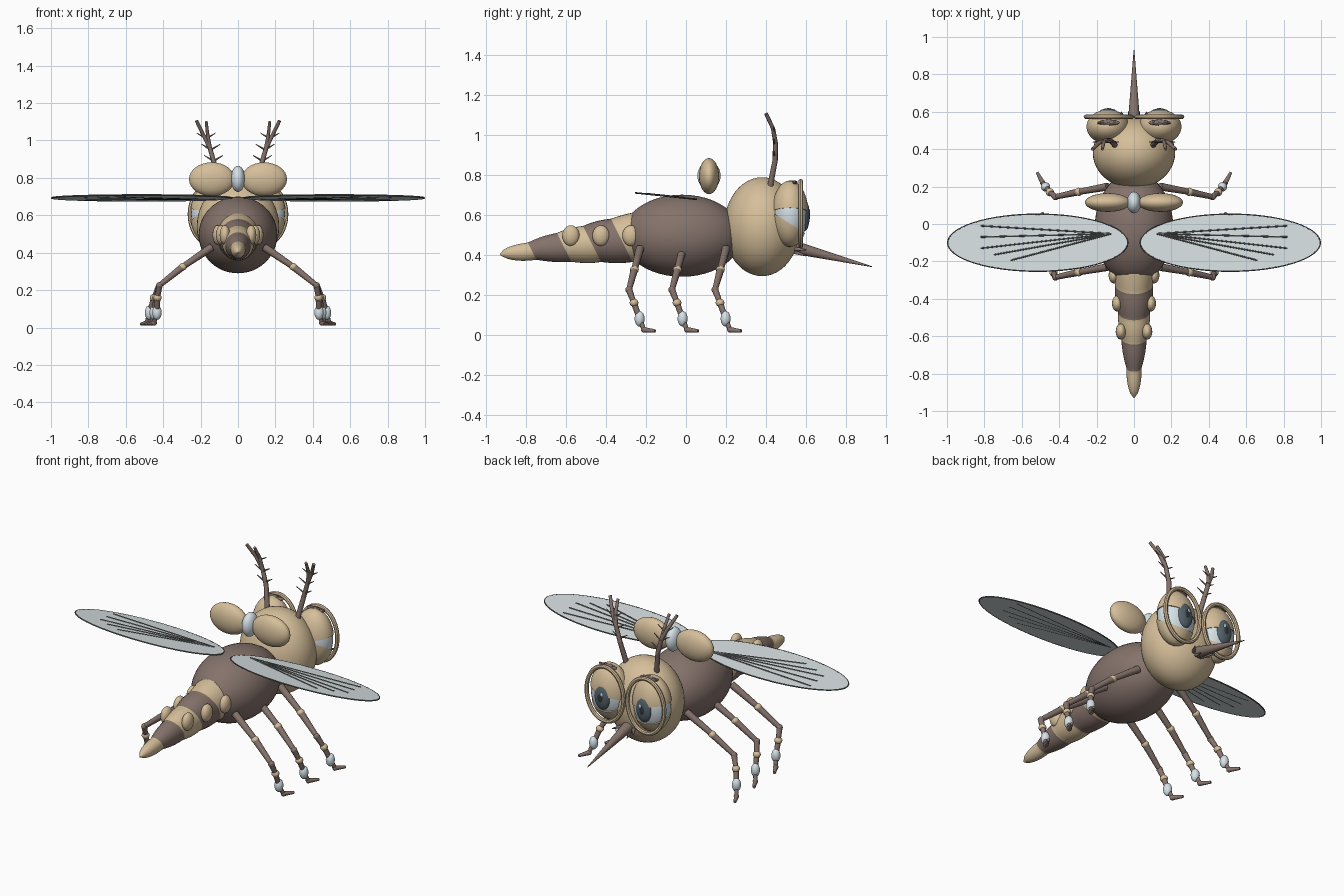
import bpy, bmesh, math
from mathutils import Vector, Matrix

cube = bpy.data.objects.get("Cube")
if cube:
    bpy.data.objects.remove(cube)


def material(name, r, g, b):
    m = bpy.data.materials.new(name)
    m.use_nodes = True
    m.diffuse_color = (r, g, b, 1)
    m.node_tree.nodes["Principled BSDF"].inputs["Base Color"].default_value = (r, g, b, 1)
    return m


TAN = material("tan", 0.67, 0.52, 0.325)
BROWN = material("brown", 0.235, 0.17, 0.148)
PALE = material("pale_blue", 0.69, 0.78, 0.82)
WING = material("wing_grey", 0.67, 0.73, 0.74)
DARK = material("vein_grey", 0.125, 0.13, 0.13)
IRIS = material("slate_iris", 0.09, 0.125, 0.15)
PUPIL = material("dark_pupil", 0.03, 0.04, 0.05)


def finish(name, bm, mats, matrix=None):
    """Turn a bmesh into a smooth-shaded object."""
    if matrix:
        bm.transform(matrix)
    for f in bm.faces:
        f.smooth = True
    mesh = bpy.data.meshes.new(name)
    bm.to_mesh(mesh)
    bm.free()
    for m in mats:
        mesh.materials.append(m)
    ob = bpy.data.objects.new(name, mesh)
    bpy.context.collection.objects.link(ob)
    bpy.ops.object.select_all(action='DESELECT')
    ob.select_set(True)
    bpy.context.view_layer.objects.active = ob
    bpy.ops.object.shade_smooth_by_angle(angle=math.radians(40))
    return ob


def ball(name, loc, radii, mat, cut=None, seg=32):
    """Ellipsoid; cut = (point, normal) removes the side the normal points to."""
    bm = bmesh.new()
    bmesh.ops.create_uvsphere(bm, u_segments=seg, v_segments=seg // 2, radius=1)
    bm.transform(Matrix.Translation(loc) @ Matrix.Diagonal((*radii, 1)))
    if cut:
        bmesh.ops.bisect_plane(bm, geom=bm.verts[:] + bm.edges[:] + bm.faces[:],
                               plane_co=cut[0], plane_no=cut[1], clear_outer=True)
        bmesh.ops.holes_fill(bm, edges=[e for e in bm.edges if e.is_boundary], sides=0)
    return finish(name, bm, [mat])


def rod(name, a, b, r1, r2, mat, seg=12):
    """Tapered rod between two points."""
    a, b = Vector(a), Vector(b)
    d = b - a
    bm = bmesh.new()
    bmesh.ops.create_cone(bm, cap_ends=True, segments=seg, radius1=r1, radius2=r2, depth=d.length)
    turn = d.to_track_quat('Z', 'Y').to_matrix().to_4x4()
    return finish(name, bm, [mat], Matrix.Translation((a + b) / 2) @ turn)


def chain(name, pts, r1, r2, mat):
    """Bent tapered rod with rounded joints."""
    n = len(pts) - 1
    for i in range(n):
        ra, rb = (r1 + (r2 - r1) * k / n for k in (i, i + 1))
        rod(f"{name}_{i + 1}", pts[i], pts[i + 1], ra, rb, mat)
        if i:
            ball(f"{name}_joint_{i}", pts[i], (ra, ra, ra), mat, seg=12)


def ring(name, loc, rx, rz, tube, mat, turn):
    """Elliptical hoop made by sweeping a small circle."""
    bm = bmesh.new()
    n, k = 64, 8
    rows = []
    for i in range(n):
        a = math.tau * i / n
        c, s = math.cos(a), math.sin(a)
        rows.append([bm.verts.new(((rx + tube * math.cos(t)) * c, (rz + tube * math.cos(t)) * s,
                                   tube * math.sin(t)))
                     for t in (math.tau * j / k for j in range(k))])
    for i in range(n):
        p, q = rows[i], rows[(i + 1) % n]
        for j in range(k):
            bm.faces.new((p[j], q[j], q[(j + 1) % k], p[(j + 1) % k]))
    return finish(name, bm, [mat], Matrix.Translation(loc) @ turn)


# Thorax and head
ball("thorax", (0, -.02, .495), (.21, .30, .205), BROWN, seg=48)
ball("head", (0, .38, .54), (.22, .19, .247), TAN, seg=48)

# Abdomen: banded loft of slanted rings
bands = [(-.20, -.375, .125, .108), (-.375, -.515, .108, .09), (-.515, -.645, .09, .072),
         (-.645, -.79, .072, .043), (-.79, -.93, .043, .006)]
bm = bmesh.new()
SIDES, STEPS = 32, 8
for b, (y0, y1, ra, rb) in enumerate(bands):
    last = b == len(bands) - 1
    rows = []
    for i in range(STEPS + 1):
        t = i / STEPS
        r = ra * math.sqrt(max(1 - t ** 2.4, .01)) if last else ra + (rb - ra) * t + .006 * math.sin(math.pi * t)
        y = y0 + (y1 - y0) * t
        zc = .40 + .085 * (y + .925) / .65
        rows.append([bm.verts.new((.95 * r * math.cos(a), y + .5 * r * (1 - math.sin(a)), zc + r * math.sin(a)))
                     for a in (math.tau * j / SIDES for j in range(SIDES))])
    for p, q in zip(rows, rows[1:]):
        for j in range(SIDES):
            k = (j + 1) % SIDES
            bm.faces.new((p[j], p[k], q[k], q[j])).material_index = b % 2
    if last:
        bm.faces.new(rows[-1])
bmesh.ops.remove_doubles(bm, verts=bm.verts, dist=.0005)
bmesh.ops.recalc_face_normals(bm, faces=bm.faces)
finish("abdomen", bm, [TAN, BROWN])

# Proboscis
rod("proboscis", (0, .53, .44), (0, .93, .34), .034, .002, BROWN, 20)

# Bow above the back
ball("bow_knot", (0, .115, .795), (.038, .058, .07), PALE)

for side, s in (("left", 1), ("right", -1)):
    def P(x, y, z):
        return Vector((s * x, y, z))

    ball(f"bow_loop_{side}", P(.14, .115, .793), (.122, .05, .09), TAN)
    rod(f"palp_{side}", P(.02, .52, .43), P(.07, .60, .425), .014, .003, BROWN)
    rod(f"palp_lower_{side}", P(.01, .52, .42), P(.03, .60, .395), .012, .003, BROWN)

    # Eyes with sloping lids, tall iris and hoop frame
    eye = P(.14, .52, .605)
    ball(f"eye_{side}", eye, (.111, .087, .160), PALE)
    lid = (.116, .092, .166)
    ball(f"upper_lid_{side}", eye, lid, TAN, (P(.14, .52, .612), P(.2, 0, -1)))
    ball(f"lower_lid_{side}", eye, lid, TAN, (P(.14, .44, .605), P(0, .53, .85)))
    ball(f"iris_{side}", P(.138, .594, .595), (.050, .024, .076), IRIS)
    ball(f"pupil_{side}", P(.138, .603, .595), (.028, .0165, .045), PUPIL)
    ball(f"eye_glint_{side}", P(.128, .616, .617), (.008, .004, .012), PALE, seg=12)
    ring(f"eye_frame_{side}", P(.135, .573, .605), .122, .162, .012, TAN, Matrix.Rotation(math.pi / 2, 4, 'X'))

    # Brow tufts
    ball(f"brow_{side}", P(.135, .542, .759), (.058, .016, .012), BROWN, seg=20)
    for i in range(3):
        x = .10 + .03 * i
        rod(f"brow_tuft_{side}_{i + 1}", P(x, .545, .76), P(x + .035, .525 + .008 * i, .766), .012, .005, BROWN, 8)

    # Forked antennae with barbs
    stem = [P(.10, .42, .74), P(.125, .445, .87), P(.15, .447, .96)]
    chain(f"antenna_{side}", stem, .015, .012, BROWN)
    chain(f"antenna_outer_{side}", [stem[-1], P(.185, .435, 1.03), P(.222, .40, 1.105)], .012, .009, BROWN)
    chain(f"antenna_inner_{side}", [stem[-1], P(.162, .435, 1.03), P(.17, .40, 1.10)], .011, .008, BROWN)
    for i, (x, z) in enumerate([(.13, .89), (.145, .95), (.17, 1.01)]):
        for d in (-1, 1):
            rod(f"antenna_barb_{side}_{i + 1}_{'in' if d < 0 else 'out'}", P(x, .443, z),
                P(x + d * .05, .438, z + .03), .006, .002, BROWN, 6)

    # Wing membrane, rim and veins, tilted about x
    tilt = Matrix.Rotation(math.radians(-6), 4, 'X')
    mid = P(.515, -.10, .693)
    bm = bmesh.new()
    bmesh.ops.create_cone(bm, cap_ends=True, segments=64, radius1=1, radius2=1, depth=1)
    finish(f"wing_{side}", bm, [WING], Matrix.Translation(mid) @ tilt @ Matrix.Diagonal((.48, .152, .005, 1)))
    ring(f"wing_rim_{side}", mid, .481, .153, .004, DARK, tilt)
    for i, (x, y) in enumerate([(.82, -.01), (.82, -.07), (.82, -.13), (.75, -.165), (.66, -.195)]):
        ends = [P(px, py, .694 - .105 * (py + .1)) for px, py in ((.12, -.052), (x, y))]
        rod(f"wing_vein_{side}_{i + 1}", *ends, .005, .005, DARK, 8)

    # Three legs: beads at joints, pale ankle, single pointed foot
    for leg, y, out in (("front", .19, .03), ("middle", -.025, .005), ("rear", -.24, -.01)):
        n = f"{leg}_leg_{side}"
        hip, shin = P(.14, y + .01, .43), P(.295, y - .018, .325)
        knee, calf = P(.42, y - .045, .225), P(.435 + out / 2, y - .02, .16)
        ankle, heel = P(.443 + out, y + .008, .08), P(.458 + out, y + .03, .025)
        rod(f"{n}_thigh", hip, shin, .021, .016, BROWN)
        rod(f"{n}_upper_shin", shin, knee, .019, .014, BROWN)
        rod(f"{n}_lower_shin", knee, calf, .017, .013, BROWN)
        rod(f"{n}_calf", calf, ankle, .016, .013, BROWN)
        rod(f"{n}_ankle_stem", ankle, heel, .013, .011, BROWN)
        ball(f"{n}_knee", knee, (.018,) * 3, BROWN, seg=16)
        for k, spot in enumerate((shin, calf)):
            ball(f"{n}_bead_{k + 1}", spot, (.022, .022, .02), TAN, seg=16)
        ball(f"{n}_ankle", ankle, (.025, .025, .039), PALE, seg=20)
        ball(f"{n}_heel", heel, (.015,) * 3, BROWN, seg=12)
        rod(f"{n}_toe", heel, heel + P(.03, .056, -.006), .014, .008, BROWN, 10)

    # Side bumps on the abdomen
    for i, (x, y) in enumerate([(.108, -.275), (.09, -.425), (.07, -.575)]):
        ball(f"abdomen_bump_{side}_{i + 1}", P(x, y, .495), (.028, .043, .052), TAN, seg=20)
